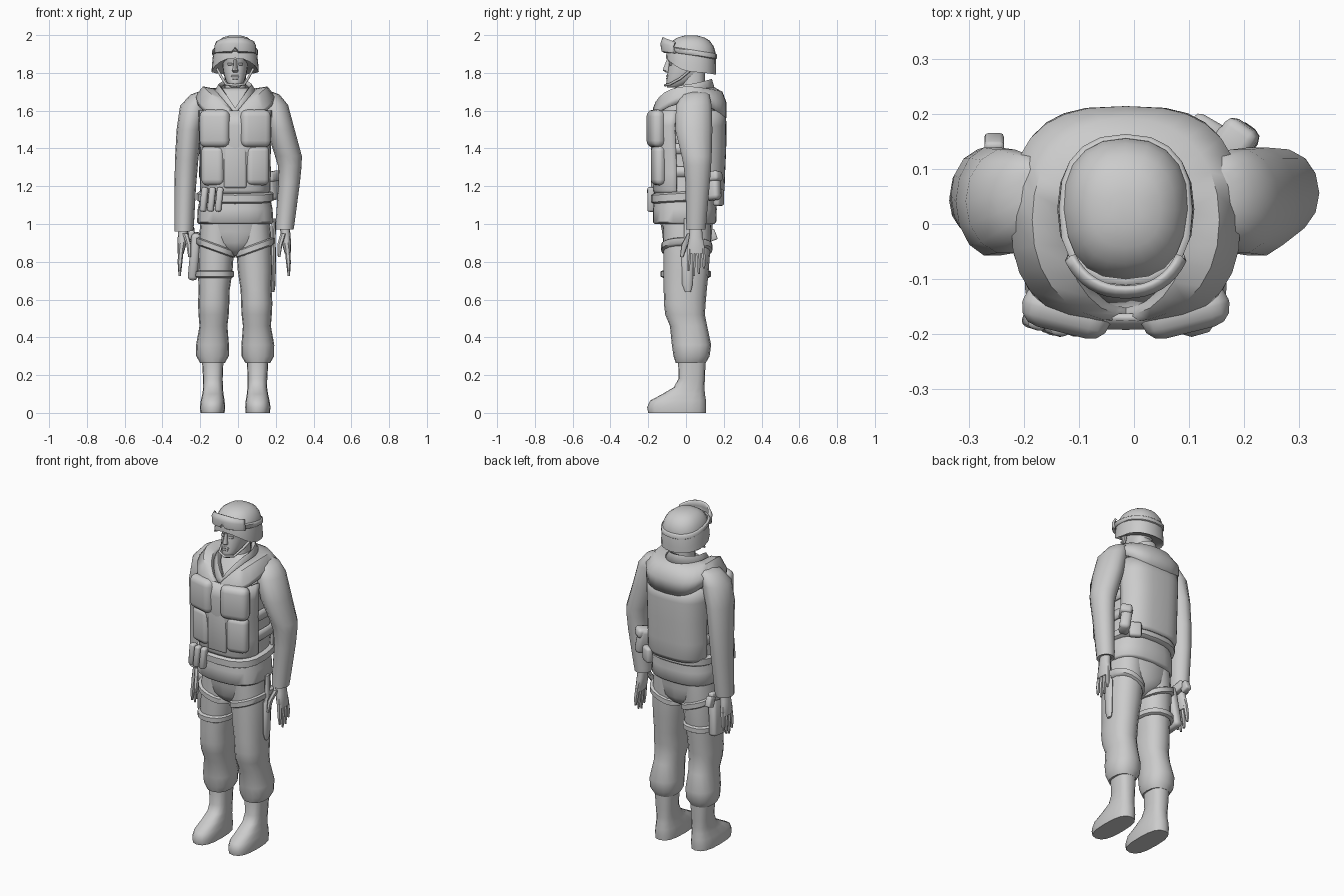
import bpy, bmesh, math
from mathutils import Matrix, Vector, Euler

S = -0.015  # body mid-plane


def sp(v, p):
    return math.copysign(abs(v) ** (2 / p), v)


def ring(rx, yf, yb, zs, zf=None, zb=None, cx=0, p=2.3, n=20, a0=0, a1=360, vee=False):
    zf = zs if zf is None else zf
    zb = zs if zb is None else zb
    full = a1 - a0 == 360
    out = []
    for i in range(n if full else n + 1):
        a = math.radians(a0 + (a1 - a0) * i / n)
        c, s = math.cos(a), math.sin(a)
        t = 1 - abs(c) if vee and s < 0 else abs(s) ** 1.5
        z = zs + ((zf if s < 0 else zb) - zs) * t
        out.append(Vector((cx + rx * sp(c, p), (yf + yb) / 2 + (yb - yf) / 2 * sp(s, p), z)))
    return out


def finish(name, bm):
    bmesh.ops.recalc_face_normals(bm, faces=bm.faces)
    me = bpy.data.meshes.new(name)
    bm.to_mesh(me)
    bm.free()
    ob = bpy.data.objects.new(name, me)
    ob.location.x = S
    bpy.context.collection.objects.link(ob)
    return ob


def surf(name, rows, closed=True, wrap=False, caps=False, thick=0):
    bm = bmesh.new()
    vs = [[bm.verts.new(p) for p in r] for r in rows]
    n, m = len(rows[0]), len(rows)
    for j in range(m if wrap else m - 1):
        for i in range(n if closed else n - 1):
            k, q = (i + 1) % n, (j + 1) % m
            bm.faces.new((vs[j][i], vs[j][k], vs[q][k], vs[q][i]))
    if caps:
        bm.faces.new(vs[0])
        bm.faces.new(vs[-1])
    ob = finish(name, bm)
    if thick:
        mod = ob.modifiers.new("thickness", "SOLIDIFY")
        mod.thickness, mod.offset = thick, 0
    return ob


def tube(name, secs, p=2.3, n=16):
    # sections: z, centre x, half width, front y, back y
    return surf(name, [ring(rx, yf, yb, z, cx=cx, p=p, n=n) for z, cx, rx, yf, yb in secs], caps=True)


def band(name, rx, yf, yb, z, h, t=0.012, cx=0, tilt=0, slope=0, p=2.4):
    rows = []
    for d, dz in ((0, -h / 2), (t, -h / 3), (t, h / 3), (0, h / 2), (-t, h / 2), (-t, -h / 2)):
        r = ring(rx + d, yf - d, yb + d, z + dz, cx=cx, p=p)
        for v in r:
            v.z += tilt * (v.x - cx) + slope * v.y
        rows.append(r)
    return surf(name, rows, wrap=True)


def box(name, loc, size, rot=(0, 0, 0), bev=0.012, seg=2):
    bm = bmesh.new()
    m = Matrix.LocRotScale(Vector(loc), Euler([math.radians(a) for a in rot]), Vector(size))
    bmesh.ops.create_cube(bm, size=1, matrix=m)
    bmesh.ops.bevel(bm, geom=bm.edges[:], offset=bev, segments=seg, profile=0.5, affect='EDGES')
    return finish(name, bm)


# legs and boots
for s, side in ((-1, "right"), (1, "left")):
    tube(side + "_trouser_leg", [(z, s * cx, rx, yf, yb) for z, cx, rx, yf, yb in (
        (1.0, .095, .09, -.12, .13), (.88, .1, .095, -.12, .13), (.75, .106, .092, -.12, .12),
        (.65, .111, .082, -.118, .11), (.58, .114, .083, -.117, .104), (.52, .114, .08, -.11, .1),
        (.46, .115, .074, -.085, .112), (.36, .12, .087, -.075, .133), (.3, .12, .086, -.066, .125),
        (.265, .12, .066, -.055, .105))])
    tube(side + "_boot", [(z, s * cx, rx, yf, yb) for z, cx, rx, yf, yb in (
        (0, .12, .064, -.2, .105), (.03, .12, .067, -.206, .107), (.065, .119, .063, -.19, .106),
        (.1, .118, .056, -.125, .1), (.135, .117, .052, -.065, .098), (.18, .118, .052, -.04, .1),
        (.3, .119, .058, -.042, .105))], p=2.6)
    band(side + "_upper_thigh_strap", .092, -.12, .128, .875, .042, cx=s * .105, tilt=s * .36)
tube("hips", [(.83, 0, .02, -.05, .06), (.86, 0, .08, -.095, .11), (.9, 0, .15, -.12, .132),
              (.96, 0, .182, -.127, .138), (1.03, 0, .185, -.14, .145)])
band("lower_thigh_strap", .09, -.122, .12, .735, .04, cx=-.108)

# jacket body, neck and collar
tube("jacket", [(1.0, 0, .192, -.165, .15), (1.01, 0, .202, -.176, .16), (1.08, 0, .198, -.176, .163),
                (1.15, 0, .184, -.165, .155), (1.25, 0, .173, -.148, .165), (1.4, 0, .173, -.155, .18),
                (1.53, 0, .182, -.155, .185), (1.6, 0, .18, -.125, .18), (1.66, 0, .16, -.075, .17),
                (1.7, 0, .11, -.05, .15), (1.72, 0, .08, -.03, .12)], p=2.6, n=24)
tube("neck", [(1.6, 0, .07, -.06, .1), (1.7, 0, .057, -.025, .1), (1.82, 0, .056, -.02, .1)])
surf("collar", [ring(.12, -.15, .15, 1.68, 1.58, 1.71, p=1.9, vee=True),
                ring(.088, -.125, .135, 1.735, 1.61, 1.765, p=1.9, vee=True),
                ring(.074, -.105, .115, 1.72, 1.6, 1.755, p=1.9, vee=True)], thick=.008)

# armour vest: front and back panels, shoulder yoke, side straps
vest = ((1.16, .172, -.16, .19), (1.18, .182, -.168, .197), (1.27, .184, -.168, .2), (1.4, .184, -.178, .206),
        (1.52, .19, -.186, .207), (1.6, .19, -.17, .204))
for nm, a0, a1 in (("vest_front", 192, 348), ("vest_back", 14, 166)):
    surf(nm, [ring(rx, yf, yb, z, p=3, n=18, a0=a0, a1=a1) for z, rx, yf, yb in vest], False, thick=.014)
surf("vest_yoke", [ring(.194, -.176, .208, 1.64, 1.565, 1.56, p=3, n=28),
                   ring(.203, -.174, .208, 1.678, 1.575, 1.64, p=2.7, n=28),
                   ring(.168, -.172, .188, 1.722, 1.58, 1.695, p=2.2, n=28, vee=True),
                   ring(.118, -.168, .155, 1.712, 1.572, 1.715, p=1.9, n=28, vee=True),
                   ring(.105, -.152, .145, 1.69, 1.56, 1.7, p=1.9, n=28, vee=True)], thick=.014)
for a in (0, 180):
    for z in (1.25, 1.37):
        surf("vest_side_strap", [ring(.184, -.17, .2, z + d, p=2.8, n=8, a0=a - 40, a1=a + 40)
                                 for d in (0, .055)], False, thick=.014)
for s in (-1, 1):
    box("chest_pouch", (s * .108, -.16, 1.505), (.165, .078, .2), (0, 0, s * 14), .036, 3)
    box("stomach_pouch", (s * .118, -.147, 1.31), (.125, .064, .21), (0, 0, s * 14), .03, 3)
box("vest_centre_flap", (0, -.168, 1.36), (.12, .034, .34), bev=.012)

# belt and pouches
band("belt", .19, -.172, .168, 1.145, .055, .014, slope=.06, p=2.7)
for x, r, y in ((-.165, -18, -.172), (-.125, -8, -.184), (-.085, 0, -.185)):
    box("magazine_pouch", (x, y, 1.13), (.034, .04, .13), (0, 6, r), .011)
box("belt_pouch", (.192, .14, 1.2), (.06, .09, .15), (8, -8, -35), .02)
box("belt_pouch_flap", (.193, .141, 1.25), (.068, .096, .055), (8, -8, -35), .016)
box("rear_pouch", (.15, .172, 1.14), (.07, .04, .09), (0, 0, -30), .014)

# thigh holster with pistol grip, and knife sheath
box("holster", (-.216, .03, .83), (.05, .12, .25), (6, 5, 0), .018)
box("pistol_slide", (-.232, .06, .95), (.032, .13, .05), (10, 0, 0), .007)
box("pistol_grip", (-.24, .135, .94), (.036, .05, .06), (20, 0, 0), .008)
tube("knife_sheath", [(.64, .2, .008, -.005, .025), (.68, .2, .014, -.02, .035),
                      (.87, .203, .014, -.025, .04), (.88, .203, .011, -.012, .028),
                      (1.03, .205, .011, -.01, .026)], n=8)

# arms
arms = {"left": (1, ((1.7, .165, .03, .02, .1), (1.685, .18, .055, -.02, .125), (1.63, .207, .073, -.055, .138),
                     (1.5, .24, .075, -.06, .142), (1.36, .282, .071, -.025, .138), (1.31, .289, .063, -.015, .135),
                     (1.22, .286, .057, -.005, .128), (1.0, .264, .05, 0, .108), (.97, .262, .047, .0, .105),
                     (.975, .262, .036, .015, .09))),
        "right": (-1, ((1.7, .165, .03, .02, .1), (1.685, .182, .055, -.02, .125), (1.625, .218, .074, -.055, .138),
                       (1.5, .244, .066, -.06, .142), (1.34, .257, .062, -.035, .138), (1.2, .264, .057, -.025, .128),
                       (1.0, .27, .052, -.02, .105), (.96, .272, .049, -.02, .1), (.97, .272, .036, 0, .085)))}
for side, (s, secs) in arms.items():
    tube(side + "_sleeve", [(z, s * cx, rx, yf, yb) for z, cx, rx, yf, yb in secs], p=2.0, n=14)
    # hand: palm, four fingers and thumb
    x0, dy = s * secs[-1][1], 0 if s > 0 else -.01
    dx = s * .02
    tube(side + "_palm", [(.99, x0, .026, .02 + dy, .085 + dy), (.93, x0 + dx * .3, .026, .015 + dy, .09 + dy),
                          (.88, x0 + dx * .6, .022, .005 + dy, .1 + dy),
                          (.845, x0 + dx * .8, .016, .01 + dy, .1 + dy)], n=10)
    for i, tip in enumerate((.75, .725, .735, .765)):
        y = .02 + .023 * i + dy
        yt = y + (i - 1.5) * .004
        tube(side + "_finger", [(.87, x0 + dx * .7, .014, y - .012, y + .012),
                                (.8, x0 + dx, .013, yt - .011, yt + .011),
                                (tip, x0 + dx * 1.1, .006, yt - .006, yt + .006)], n=6)
    tube(side + "_thumb", [(.95, x0 - dx * .4, .016, .005 + dy, .05 + dy),
                           (.89, x0 - dx * 1.3, .014, -.025 + dy, .01 + dy),
                           (.825, x0 - dx * 1.5, .007, -.032 + dy, -.014 + dy)], n=7)

# head and face
tube("head", [(1.722, 0, .022, -.098, -.05), (1.732, 0, .036, -.106, -.01), (1.76, 0, .05, -.103, .05),
              (1.79, 0, .06, -.1, .09), (1.83, 0, .066, -.094, .12), (1.855, 0, .067, -.09, .125),
              (1.87, 0, .069, -.099, .13), (1.92, 0, .07, -.09, .13)], p=2.2, n=20)
tube("nose", [(1.802, 0, .012, -.106, -.08), (1.812, 0, .017, -.122, -.08), (1.825, 0, .012, -.12, -.08),
              (1.87, 0, .009, -.102, -.08)], n=8)
box("upper_lip", (0, -.098, 1.783), (.042, .014, .01), bev=.004)
box("lower_lip", (0, -.098, 1.771), (.036, .014, .01), bev=.004)
for s in (-1, 1):
    box("eye", (s * .028, -.083, 1.846), (.026, .012, .012), (0, 0, s * 15), .004)

# helmet, goggles and strap
dome = [ring(.112, -.095, .145, 1.82, 1.89, 1.8), ring(.125, -.106, .16, 1.805, 1.878, 1.79),
        ring(.123, -.105, .16, 1.84, 1.895, 1.825)]
dome += [ring(r, -.105 + f, .158 - f, z) for z, r, f in (
    (1.91, .116, .002), (1.94, .108, .011), (1.97, .09, .032), (1.988, .064, .062), (1.998, .03, .1))]
surf("helmet", dome, caps=True)
band("goggle_strap", .116, -.106, .158, 1.912, .03, .006, slope=-.16)
rows = [ring(r, yf, .13, z, zf, p=2.2, n=16, a0=208, a1=332) for z, zf, r, yf in (
    (1.91, 1.91, .117, -.112), (1.905, 1.918, .12, -.126), (1.935, 1.955, .118, -.13),
    (1.95, 1.988, .108, -.118))]
for r in rows[:2]:
    r[8].z += .02
surf("goggles", rows, False, thick=.012)

# chin strap
cu = bpy.data.curves.new("chin_strap", "CURVE")
cu.dimensions, cu.bevel_depth, cu.bevel_resolution = "3D", .007, 1
half = [(.095, .03, 1.82), (.068, -.03, 1.77), (.048, -.085, 1.74)]
pts = half + [(0, -.11, 1.735)] + [(-x, y, z) for x, y, z in reversed(half)]
sl = cu.splines.new("POLY")
sl.points.add(len(pts) - 1)
for q, c in zip(sl.points, pts):
    q.co = (*c, 1)
strap = bpy.data.objects.new("chin_strap", cu)
strap.location.x = S
bpy.context.collection.objects.link(strap)

# smooth shading with sharp creases
for ob in bpy.context.collection.objects:
    if ob.type == "MESH":
        ob.select_set(True)
        bpy.context.view_layer.objects.active = ob
bpy.ops.object.shade_smooth_by_angle(angle=math.radians(50))
